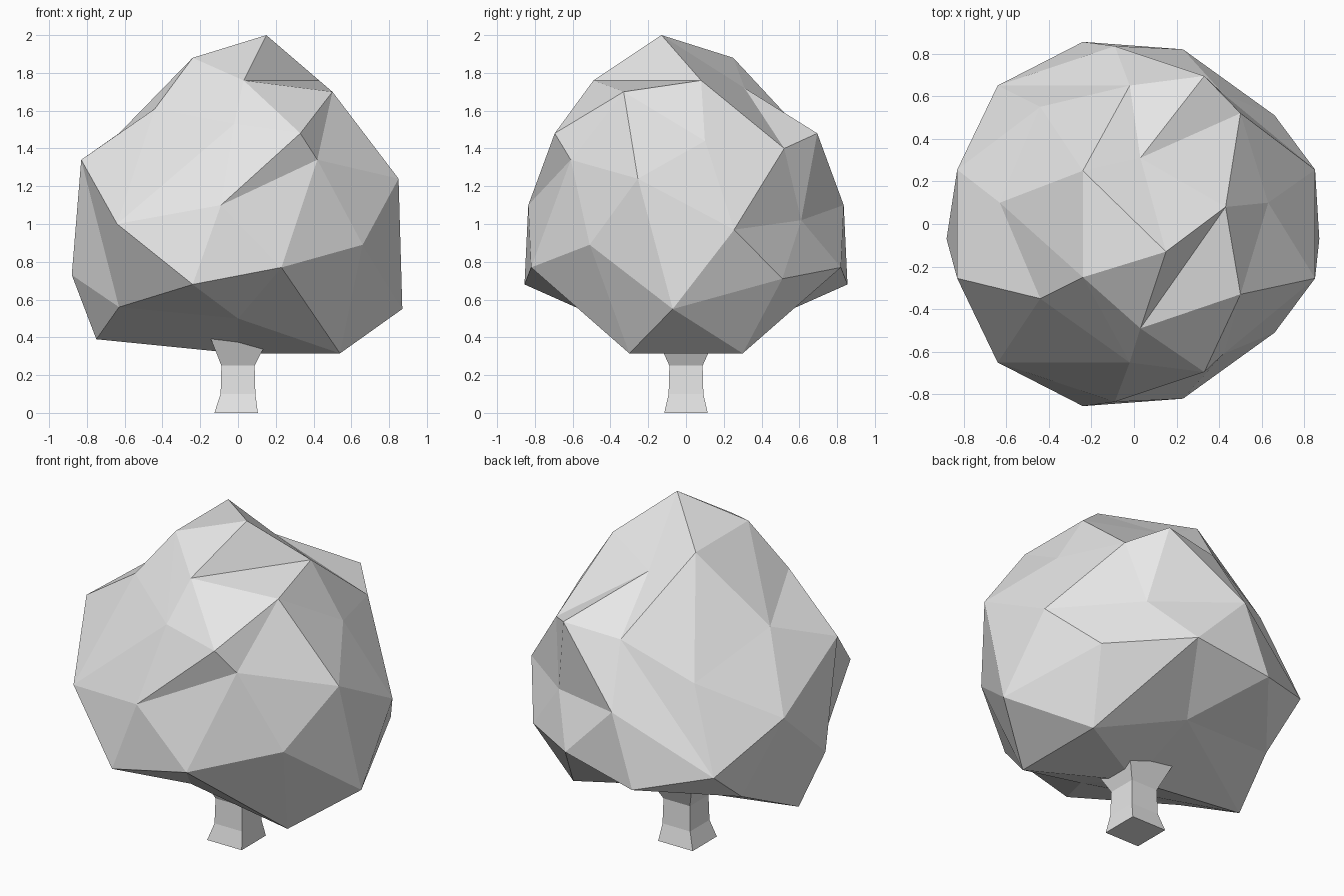
import bpy
import bmesh

cube = bpy.data.objects.get("Cube")
if cube:
    bpy.data.objects.remove(cube, do_unlink=True)


def flat_material(name, colour):
    mat = bpy.data.materials.new(name)
    mat.use_nodes = True
    mat.diffuse_color = colour
    shader = next(n for n in mat.node_tree.nodes if n.type == "BSDF_PRINCIPLED")
    shader.inputs["Base Color"].default_value = colour
    return mat


def finish(bm, name, material):
    bmesh.ops.recalc_face_normals(bm, faces=bm.faces)
    mesh = bpy.data.meshes.new(name)
    bm.to_mesh(mesh)
    bm.free()
    mesh.materials.append(material)
    obj = bpy.data.objects.new(name, mesh)
    bpy.context.scene.collection.objects.link(obj)
    return obj


grey = flat_material("pale grey", (0.8, 0.8, 0.8, 1))

# Foliage: a faceted ball whose rings are pushed into a lumpy crown.
# Each ring, from +x to -x: (x, half width, front height, drop at back, shift in y)
crown_rings = {
    -1.0: [(0, 0, .315)],
    -0.9: [(.54, .3, .315), (0, .45, .5), (-.75, 0, .39)],
    -0.5: [(.87, 0, .55, 0, -.07), (.23, .82, .77), (-.63, .37, .56)],
    -0.4: [(.66, .51, .89, .18), (-.24, .855, .68), (-.88, 0, .73, 0, -.07)],
    0.0: [(.85, .255, 1.24, .27), (.42, .61, 1.34, .32), (-.09, .835, 1.1),
          (-.64, .65, 1.0, .22), (-.83, .255, 1.34, .3)],
    0.4: [(.63, 0, 1.44, 0, .1), (.33, .695, 1.48), (-.44, .45, 1.61, .35, .1)],
    0.5: [(.5, .425, 1.7, .3, .095), (-.02, .65, 1.53, .08), (-.63, 0, 1.48, 0, .1)],
    0.9: [(.43, 0, 1.76, 0, .08), (.03, .4, 1.76, .04, -.09), (-.24, .25, 1.88)],
    1.0: [(.15, 0, 2.0, 0, -.13)],
}


def shape_crown(x, half, front_z, drop=0, shift=0):
    """Return a rule placing a vertex on the front, middle or back side."""
    def place(side):
        return (x, side * half + shift, front_z - (drop if side > 0 else 0))
    return place


bm = bmesh.new()
bmesh.ops.create_icosphere(bm, subdivisions=2, radius=1)
levels = {}
for vert in bm.verts:
    ring = levels.setdefault(round(vert.co.z, 1) + 0.0, {})
    ring.setdefault(round(vert.co.x, 2) + 0.0, []).append(vert)
for level, ring in levels.items():
    for x, spec in zip(sorted(ring, reverse=True), crown_rings[level]):
        place = shape_crown(*spec)
        for vert in ring[x]:
            y = vert.co.y
            vert.co = place(0 if abs(y) < .01 else (1 if y > 0 else -1))
finish(bm, "foliage", grey)

# Trunk: square post flared at the foot and under the crown.
bm = bmesh.new()
loops = []
for z, half, lean in [(0, .115, -.01), (.1, .092, 0), (.25, .088, 0), (.42, .165, .01)]:
    corners = [(-1, -1), (1, -1), (1, 1), (-1, 1)]
    loops.append([bm.verts.new((i * half + lean, j * half, z)) for i, j in corners])
for low, high in zip(loops, loops[1:]):
    for i in range(len(low)):
        k = (i + 1) % len(low)
        bm.faces.new((low[i], low[k], high[k], high[i]))
bm.faces.new(loops[0][::-1])
bm.faces.new(loops[-1])
finish(bm, "trunk", grey)
